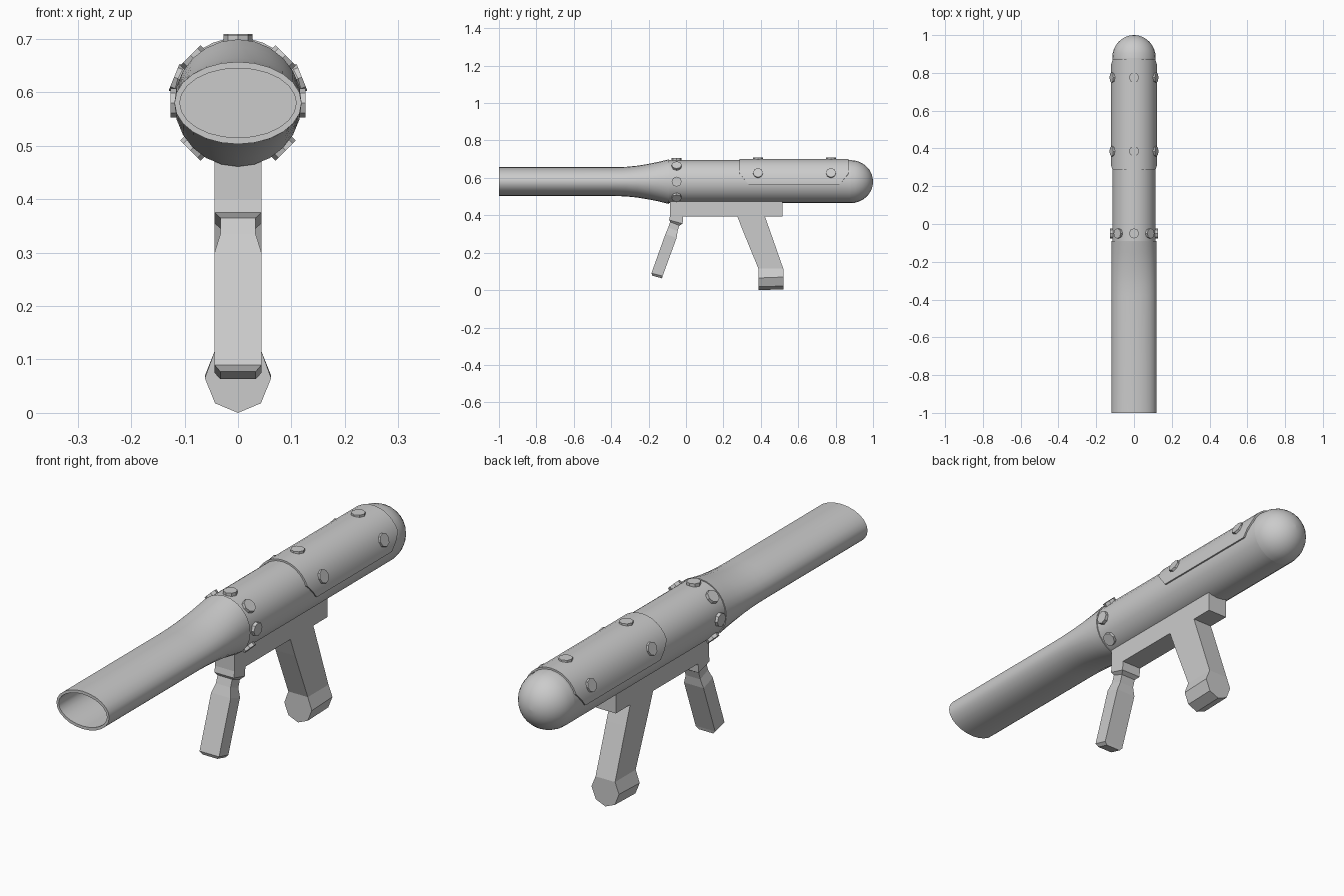
import bpy, bmesh
from math import sin, cos, pi, radians
from mathutils import Matrix, Vector

old = bpy.data.objects.get("Cube")
if old:
    bpy.data.objects.remove(old)

AXIS_Z = 0.58   # height of the tube axis
SIDES = 24

grey = bpy.data.materials.new("light_grey")
grey.use_nodes = True
grey.diffuse_color = (0.6, 0.6, 0.6, 1)
grey.node_tree.nodes["Principled BSDF"].inputs["Base Color"].default_value = (0.6, 0.6, 0.6, 1)


def finish(name, bm, smooth=None):
    bmesh.ops.remove_doubles(bm, verts=bm.verts, dist=0.0001)
    bmesh.ops.recalc_face_normals(bm, faces=bm.faces)
    me = bpy.data.meshes.new(name)
    bm.to_mesh(me)
    bm.free()
    me.materials.append(grey)
    if smooth:
        me.shade_smooth()
        me.set_sharp_from_angle(angle=radians(smooth))
    ob = bpy.data.objects.new(name, me)
    bpy.context.collection.objects.link(ob)
    return ob


def loft(name, rings, smooth=None):
    """Skin a list of equally long point rings and cap both ends."""
    bm = bmesh.new()
    loops = [[bm.verts.new(p) for p in ring] for ring in rings]
    n = len(loops[0])
    for a, b in zip(loops, loops[1:]):
        for i in range(n):
            j = (i + 1) % n
            bm.faces.new((a[i], a[j], b[j], b[i]))
    bm.faces.new(loops[0])
    bm.faces.new(loops[-1])
    return finish(name, bm, smooth)


def oval(y, rx, rz):
    return [(rx * cos(2 * pi * i / SIDES), y, AXIS_Z + rz * sin(2 * pi * i / SIDES))
            for i in range(SIDES)]


def slab(front, back, hx):
    (y0, z0), (y1, z1) = front, back
    return [(-hx, y0, z0), (hx, y0, z0), (hx, y1, z1), (-hx, y1, z1)]


# Flattened hollow muzzle that swells to a round collar
stations = [(-0.09, 0.119, 0.119), (-0.10, 0.119, 0.117), (-0.15, 0.119, 0.105),
            (-0.20, 0.119, 0.095), (-0.26, 0.119, 0.085), (-0.32, 0.119, 0.079),
            (-0.38, 0.119, 0.077), (-1.0, 0.119, 0.077), (-1.0, 0.109, 0.065),
            (-0.6, 0.109, 0.065)]
loft("muzzle", [oval(*s) for s in stations], 35)

# Round main tube
loft("main_tube", [oval(-0.10, 0.115, 0.115), oval(0.88, 0.115, 0.115)], 35)

# Domed rear end
dome = []
for k in range(9):
    t = k / 8 * pi / 2
    r = max(0.115 * cos(t), 0.0005)
    dome.append(oval(0.88 + 0.12 * sin(t), r, r))
loft("rear_dome", dome, 35)

# Raised cover plate with clipped lower corners
bm = bmesh.new()
rows = []
angles = [-8, 7, 22] + [22 + 136 * i / 12 for i in range(1, 12)] + [158, 173, 188]
for a in angles:
    inset = 0.05 * max(0, 22 - a, a - 158) / 30
    row = []
    for y in (0.285 + inset, 0.87 - inset):
        for r in (0.122, 0.110):
            row.append(bm.verts.new((r * cos(radians(a)), y, AXIS_Z + r * sin(radians(a)))))
    rows.append([row[0], row[2], row[3], row[1]])
for a, b in zip(rows, rows[1:]):
    for i in range(4):
        j = (i + 1) % 4
        bm.faces.new((a[i], a[j], b[j], b[i]))
bm.faces.new(rows[0])
bm.faces.new(rows[-1])
finish("cover_plate", bm, 35)


# Rivets set radially around the tube
def rivet(name, y, degrees, outer):
    a = radians(degrees)
    out = Vector((cos(a), 0, sin(a)))
    bm = bmesh.new()
    place = Matrix.Translation(out * (outer - 0.015) + Vector((0, y, AXIS_Z)))
    turn = Matrix.Rotation(pi / 2 - a, 4, 'Y')
    bmesh.ops.create_cone(bm, cap_ends=True, segments=8, radius1=0.027, radius2=0.027,
                          depth=0.03, matrix=place @ turn)
    finish(name, bm)


for d in (-45, 0, 45, 90, 135, 180, 225):
    rivet("collar_rivet", -0.05, d, 0.126)
for y in (0.385, 0.775):
    for d in (22, 90, 158):
        rivet("plate_rivet", y, d, 0.129)

# Rail under the tube
loft("under_rail", [slab((-0.085, 0.393), (0.515, 0.393), 0.044),
                    slab((-0.085, 0.50), (0.515, 0.50), 0.044)])

# Slanted front grip with a narrow neck
loft("front_grip", [slab(*s) for s in (
    ((-0.085, 0.40), (-0.015, 0.40), 0.044),
    ((-0.09, 0.375), (-0.018, 0.355), 0.044),
    ((-0.085, 0.365), (-0.035, 0.345), 0.033),
    ((-0.095, 0.335), (-0.045, 0.315), 0.033),
    ((-0.11, 0.30), (-0.05, 0.28), 0.044),
    ((-0.185, 0.09), (-0.125, 0.075), 0.044),
    ((-0.18, 0.077), (-0.128, 0.063), 0.033))])

# Rear grip with a flared foot that ends in a ridge
loft("rear_grip", [slab(*s) for s in (
    ((0.272, 0.40), (0.42, 0.40), 0.044),
    ((0.305, 0.315), (0.45, 0.315), 0.044),
    ((0.387, 0.115), (0.52, 0.115), 0.044),
    ((0.387, 0.065), (0.52, 0.07), 0.062),
    ((0.387, 0.018), (0.52, 0.022), 0.043),
    ((0.387, 0.0), (0.52, 0.005), 0.0))][:5])
loft("rear_grip_foot", [
    [(-0.043, y, z + 0.018), (0, y, z), (0.043, y, z + 0.018), (0, y, z + 0.03)]
    for y, z in ((0.387, 0.0), (0.52, 0.004))])
